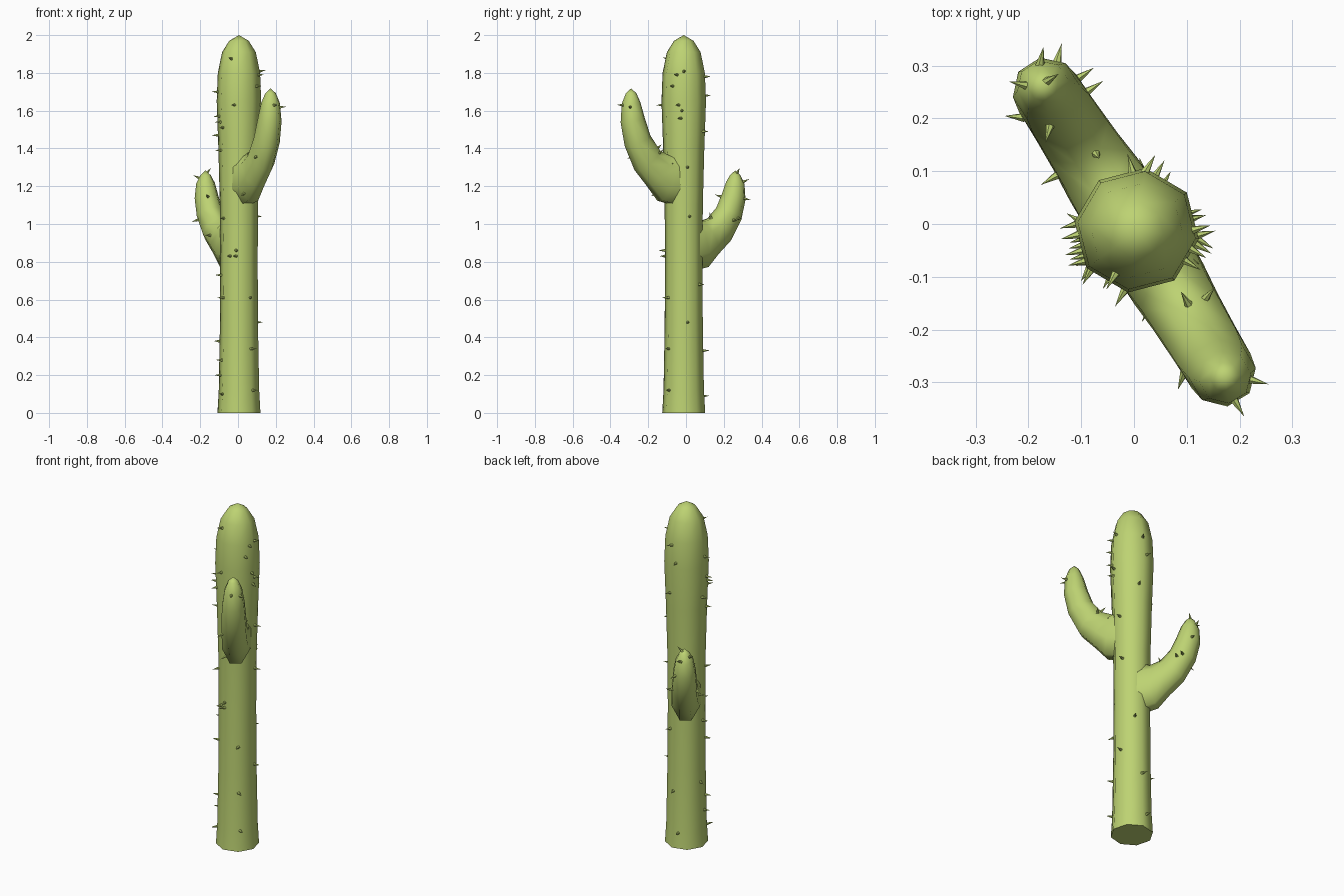
import bpy, bmesh
from math import sin, cos, radians, tau
from mathutils import Vector
from mathutils.bvhtree import BVHTree

cube = bpy.data.objects.get("Cube")
if cube:
    bpy.data.objects.remove(cube)

green = bpy.data.materials.new("cactus green")
green.use_nodes = True
colour = (0.51, 0.65, 0.17, 1)
green.diffuse_color = colour
green.node_tree.nodes["Principled BSDF"].inputs["Base Color"].default_value = colour

SIDES = 8
AXIS = Vector((0.005, -0.012, 0))
UP = Vector((0, 0, 1))


def finish(bm, name, angle):
    """Turn a bmesh into a shaded object; return it and its search tree."""
    bmesh.ops.recalc_face_normals(bm, faces=bm.faces)
    tree = BVHTree.FromBMesh(bm)
    mesh = bpy.data.meshes.new(name)
    bm.to_mesh(mesh)
    bm.free()
    mesh.materials.append(green)
    obj = bpy.data.objects.new(name, mesh)
    bpy.context.collection.objects.link(obj)
    bpy.ops.object.select_all(action="DESELECT")
    obj.select_set(True)
    bpy.context.view_layer.objects.active = obj
    bpy.ops.object.shade_smooth_by_angle(angle=radians(angle))
    return tree


def tube(name, rings, tip, turn=0):
    """Skin oval rings (centre, half axis, half axis) and close them at a tip."""
    bm = bmesh.new()
    loops = []
    for centre, u, v in rings:
        angles = [radians(turn) + tau * i / SIDES for i in range(SIDES)]
        loops.append([bm.verts.new(centre + u * cos(a) + v * sin(a)) for a in angles])
    for low, high in zip(loops, loops[1:]):
        for i in range(SIDES):
            j = (i + 1) % SIDES
            bm.faces.new((low[i], low[j], high[j], high[i]))
    bm.faces.new(loops[0])
    end = bm.verts.new(tip)
    for i in range(SIDES):
        bm.faces.new((loops[-1][i], loops[-1][(i + 1) % SIDES], end))
    return finish(bm, name, 70)


# Trunk: height and radius
profile = [(0, .115), (.12, .108), (.45, .102), (.8, .1), (1.1, .102), (1.4, .11),
           (1.65, .119), (1.8, .113), (1.91, .09), (1.97, .052)]
trunk = tube("trunk", [(AXIS + UP * z, Vector((r, 0, 0)), Vector((0, r, 0)))
                       for z, r in profile], AXIS + UP * 2, turn=-8)


# Arms: reach, height, thickness in the bend plane, half width
def arm(name, heading, base, stretch):
    out = Vector((cos(radians(heading)), sin(radians(heading)), 0))
    side = UP.cross(out)
    path = [(.04, -.02, .15, .085), (.1, -.01, .145, .082), (.155, .02, .105, .076),
            (.225, .075, .088, .072), (.285, .175, .075, .07), (.315, .28, .066, .064),
            (.325, .37, .05, .05), (.325, .42, .028, .028)]
    spots = [AXIS + out * s + UP * (base + z * stretch) for s, z, _, _ in path]
    rings = []
    for i, (_, _, thick, wide) in enumerate(path):
        along = spots[min(i + 1, len(path) - 1)] - spots[max(i - 1, 0)]
        normal = along.normalized().cross(side)
        rings.append((spots[i], normal * thick, side * wide))
    tip = spots[-1] + UP * .025
    return tube(name, rings, tip, turn=22.5)


left_arm = arm("left_arm", -59, 1.26, 1.03)
right_arm = arm("right_arm", 123, .91, .83)


# Spines: small cones standing on the nearest surface
def add_spine(bm, tree, point):
    spot, normal, _, _ = tree.find_nearest(point)
    u = normal.orthogonal().normalized()
    v = normal.cross(u)
    ring = [bm.verts.new(spot - normal * .004 + (u * cos(a) + v * sin(a)) * .009)
            for a in (tau * i / 6 for i in range(6))]
    top = bm.verts.new(spot + normal * .036)
    bm.faces.new(ring)
    for i in range(6):
        bm.faces.new((ring[i], ring[(i + 1) % 6], top))


# Trunk spines by compass side: angle and height
trunk_spots = [
    # front
    (243, 1.88), (258, 1.63), (222, 1.51), (215, 1.03), (240, .83), (257, .83), (265, .86),
    (310, .61), (212, .61), (312, .34), (315, .12),
    # left
    (2, 1.81), (-20, 1.79), (-32, 1.73), (-14, 1.63), (-4, 1.6), (-9, 1.56),
    (-28, 1.32), (12, 1.3), (18, 1.04), (13, .48),
    # back
    (80, 1.78), (95, 1.68), (70, 1.49), (60, .68), (85, .33), (100, .09),
    # right
    (185, 1.7), (200, 1.57), (210, 1.54), (175, 1.47), (205, 1.39), (190, .73),
    (170, .38), (205, .28), (195, .2), (215, .1)]
bm = bmesh.new()
for angle, z in trunk_spots:
    a = radians(angle)
    add_spine(bm, trunk, AXIS + Vector((cos(a) * .12, sin(a) * .12, z)))
finish(bm, "trunk_spines", 40)

bm = bmesh.new()
for p in [(.2, -.35, 1.63), (.24, -.3, 1.62), (.1, -.27, 1.36), (.12, -.17, 1.36),
          (.03, -.16, 1.16), (.09, -.13, 1.42)]:
    add_spine(bm, left_arm, Vector(p))
finish(bm, "left_arm_spines", 40)

bm = bmesh.new()
for p in [(-.17, .34, 1.24), (-.14, .33, 1.13), (-.1, .28, 1.03), (-.09, .25, 1.02),
          (-.24, .27, 1.26), (-.24, .19, 1.02), (-.165, .27, 1.27), (-.155, .2, 1.14),
          (-.15, .09, .94), (-.07, .13, 1.04)]:
    add_spine(bm, right_arm, Vector(p))
finish(bm, "right_arm_spines", 40)
